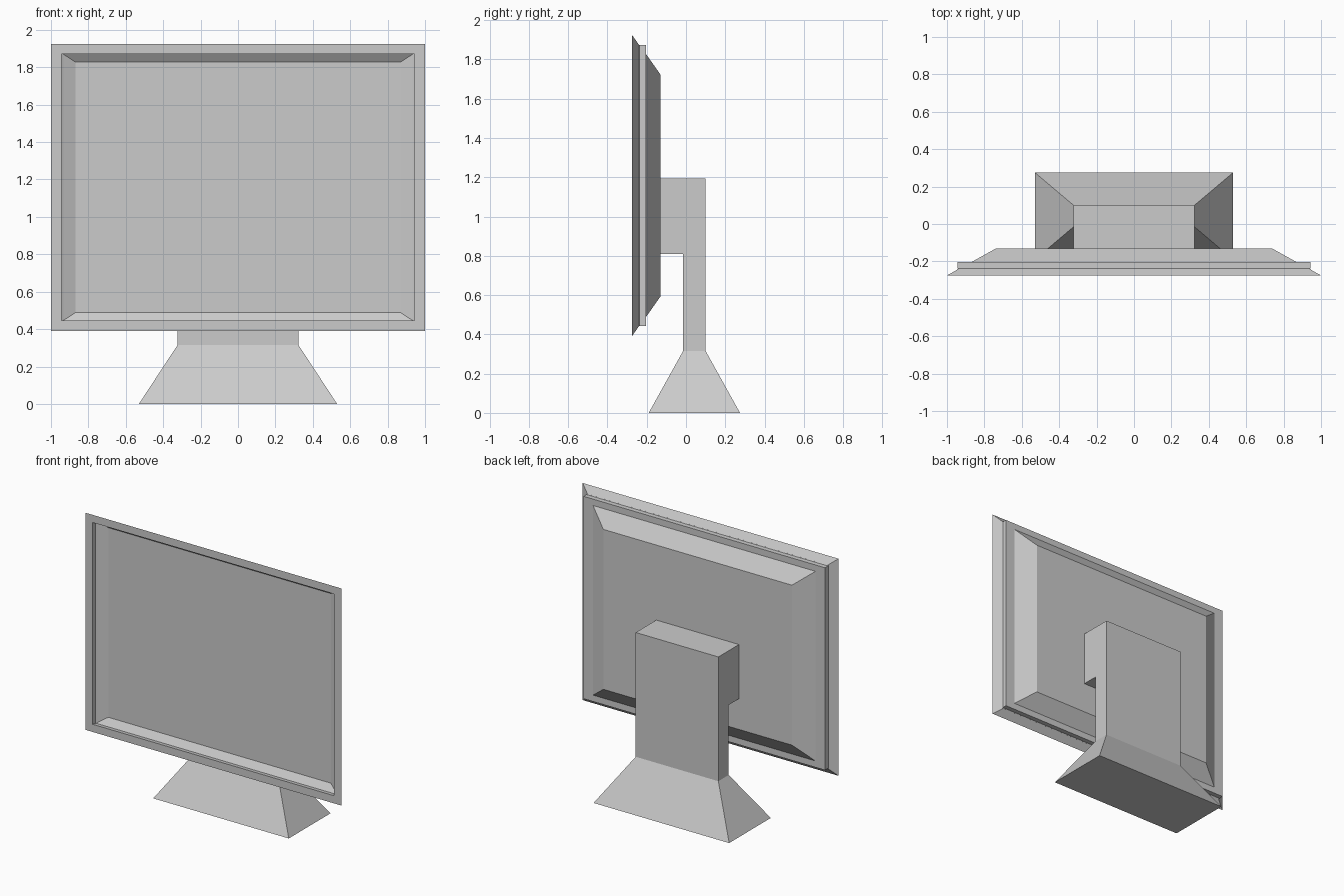
import bpy, bmesh

if "Cube" in bpy.data.objects:
    bpy.data.objects.remove(bpy.data.objects["Cube"])

ZC = 1.158  # screen centre height


def make_object(name, bm):
    bmesh.ops.remove_doubles(bm, verts=bm.verts, dist=1e-5)
    bmesh.ops.recalc_face_normals(bm, faces=bm.faces)
    mesh = bpy.data.meshes.new(name)
    bm.to_mesh(mesh)
    bm.free()
    obj = bpy.data.objects.new(name, mesh)
    bpy.context.collection.objects.link(obj)
    return obj


def loft(bm, rings):
    """Bridge a chain of four-sided rings and cap both ends."""
    loops = [[bm.verts.new(p) for p in ring] for ring in rings]
    for a, b in zip(loops, loops[1:]):
        for i in range(4):
            j = (i + 1) % 4
            bm.faces.new((a[i], a[j], b[j], b[i]))
    bm.faces.new(loops[0])
    bm.faces.new(loops[-1])


def screen_ring(half_x, half_z, y):
    return [(sx * half_x, y, ZC + sz * half_z)
            for sx, sz in ((-1, -1), (1, -1), (1, 1), (-1, 1))]


def floor_ring(half_x, y0, y1, z):
    return [(-half_x, y0, z), (half_x, y0, z), (half_x, y1, z), (-half_x, y1, z)]


# Screen housing: recessed display, flared front frame, stepped and tapered back
bm = bmesh.new()
loft(bm, [screen_ring(*r) for r in (
    (0.87, 0.67, -0.206),
    (0.943, 0.718, -0.240),
    (0.943, 0.713, -0.275),
    (1.0, 0.767, -0.275),
    (0.932, 0.713, -0.237),
    (0.944, 0.715, -0.237),
    (0.944, 0.715, -0.204),
    (0.87, 0.67, -0.204),
    (0.737, 0.565, -0.130),
)])
make_object("screen_housing", bm)

# Stand: flared foot, upright neck and forward mounting head in one body
bm = bmesh.new()
loft(bm, [
    floor_ring(0.53, -0.19, 0.275, 0.0),
    floor_ring(0.323, -0.015, 0.1, 0.315),
    floor_ring(0.323, -0.015, 0.1, 0.81),
    floor_ring(0.323, -0.131, 0.1, 0.81),
    floor_ring(0.323, -0.131, 0.1, 1.193),
])
# Drop the zero-area strips left along the head's underside step
bmesh.ops.remove_doubles(bm, verts=bm.verts, dist=1e-5)
bmesh.ops.dissolve_degenerate(bm, edges=bm.edges, dist=1e-5)
make_object("stand", bm)
